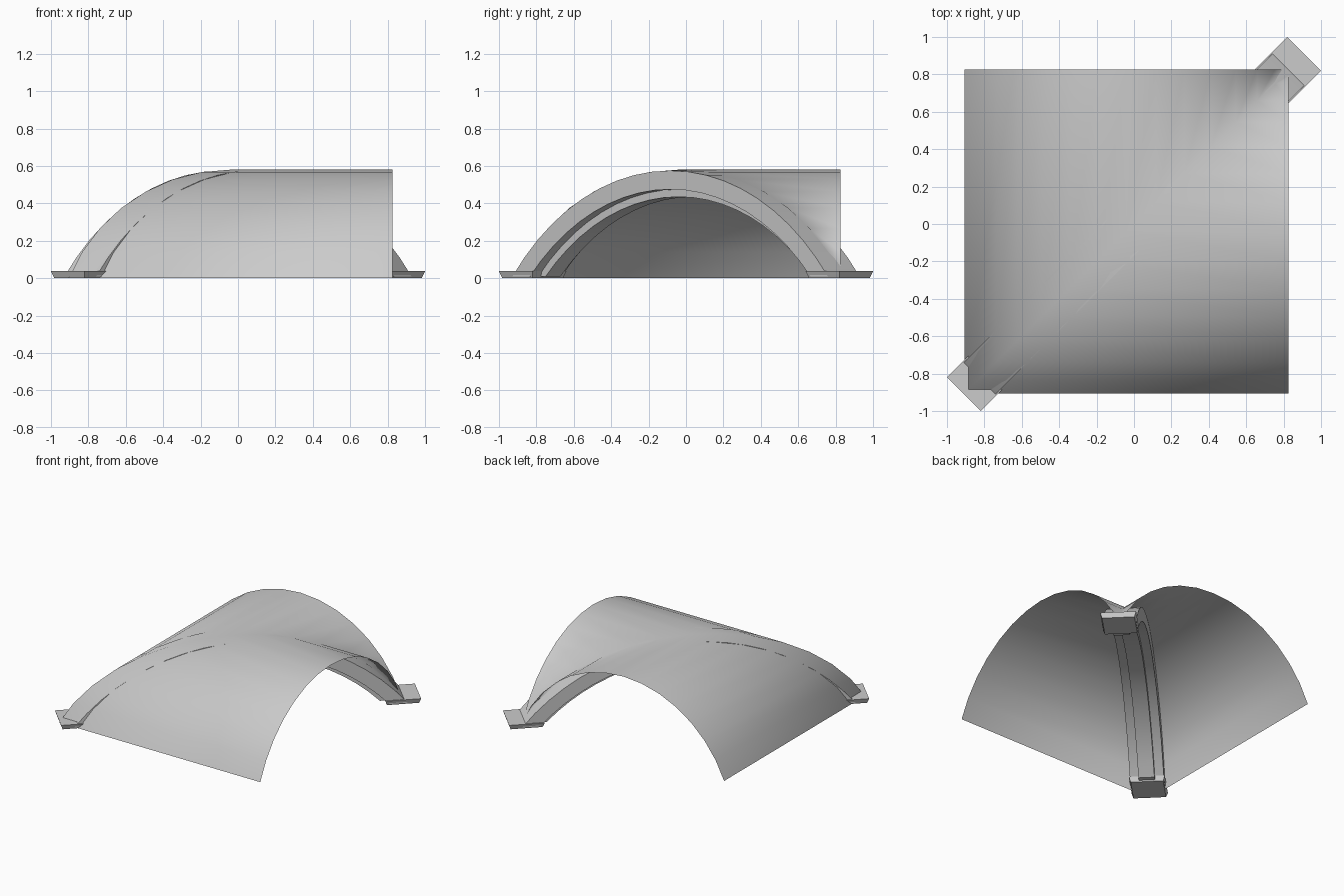
import bpy, bmesh, math
from mathutils import Vector

cube = bpy.data.objects.get("Cube")
if cube:
    bpy.data.objects.remove(cube, do_unlink=True)

grey = bpy.data.materials.new("light_grey")
grey.use_nodes = True
grey.diffuse_color = (0.6, 0.6, 0.6, 1)
bsdf = next(n for n in grey.node_tree.nodes if n.type == 'BSDF_PRINCIPLED')
bsdf.inputs["Base Color"].default_value = (0.6, 0.6, 0.6, 1)


def finish(bm, name, angle=None, closed=True):
    bmesh.ops.remove_doubles(bm, verts=bm.verts, dist=0.0005)
    if closed:
        bmesh.ops.recalc_face_normals(bm, faces=bm.faces)
    mesh = bpy.data.meshes.new(name)
    bm.to_mesh(mesh)
    bm.free()
    mesh.materials.append(grey)
    obj = bpy.data.objects.new(name, mesh)
    bpy.context.collection.objects.link(obj)
    if angle:
        bpy.ops.object.select_all(action='DESELECT')
        obj.select_set(True)
        bpy.context.view_layer.objects.active = obj
        bpy.ops.object.shade_smooth_by_angle(angle=math.radians(angle))
    return obj


def arc(radius, centre_z, base_z, steps):
    """Arc points (offset, height) from one base to the other."""
    half = math.acos((base_z - centre_z) / radius)
    angles = [half * (2 * i / steps - 1) for i in range(steps + 1)]
    return [(radius * math.sin(a), centre_z + radius * math.cos(a)) for a in angles]


# Vault canopy: two thin barrel wings mitred along the diagonal
END = 0.825
profile = [(p - 0.04, z) for p, z in arc(0.935, -0.355, 0.0, 14)]
bm = bmesh.new()
rows = []
for p, z in profile:
    rows.append([bm.verts.new(co) for co in ((END, p, z), (p, p, z), (p, END, z))])
for a, b in zip(rows, rows[1:]):
    for k in range(2):
        bm.faces.new((a[k], b[k], b[k + 1], a[k + 1]))
canopy_normals_up = sum(f.normal.z for f in bm.faces if not f.normal_update())
if canopy_normals_up < 0:
    bmesh.ops.reverse_faces(bm, faces=bm.faces)
finish(bm, "vault_canopy", angle=89, closed=False)

# Diagonal arch ribs: rectangular section swept along an arc
ALONG = Vector((1, 1, 0)).normalized()
ACROSS = Vector((1, -1, 0)).normalized()


def rib(name, outer, inner, width):
    bm = bmesh.new()
    rings = []
    for (so, zo), (si, zi) in zip(arc(outer, -0.965, 0.01, 20), arc(inner, -0.965, 0.01, 20)):
        ring = []
        for s, z, side in ((so, zo, -1), (so, zo, 1), (si, zi, 1), (si, zi, -1)):
            ring.append(bm.verts.new(ALONG * s + ACROSS * side * width / 2 + Vector((0, 0, z))))
        rings.append(ring)
    for a, b in zip(rings, rings[1:]):
        for k in range(4):
            n = (k + 1) % 4
            bm.faces.new((a[k], a[n], b[n], b[k]))
    bm.faces.new(rings[0])
    bm.faces.new(rings[-1])
    finish(bm, name, angle=30)


rib("diagonal_rib", 1.54, 1.44, 0.24)
rib("lower_rib", 1.445, 1.40, 0.113)

# Foot plates: flat tapered squares turned onto the diagonal
for name, side in (("front_right_foot_plate", -1), ("back_left_foot_plate", 1)):
    bm = bmesh.new()
    bmesh.ops.create_cone(bm, cap_ends=True, segments=4, radius1=0.162, radius2=0.18, depth=0.037)
    # Point the corners along the x and y axes
    first = max(bm.verts, key=lambda v: v.co.x).co
    turn = -math.atan2(first.y, first.x)
    for v in bm.verts:
        x, y = v.co.x, v.co.y
        v.co.x = x * math.cos(turn) - y * math.sin(turn) + side * 0.82
        v.co.y = x * math.sin(turn) + y * math.cos(turn) + side * 0.82
        v.co.z += 0.0185
    finish(bm, name)
